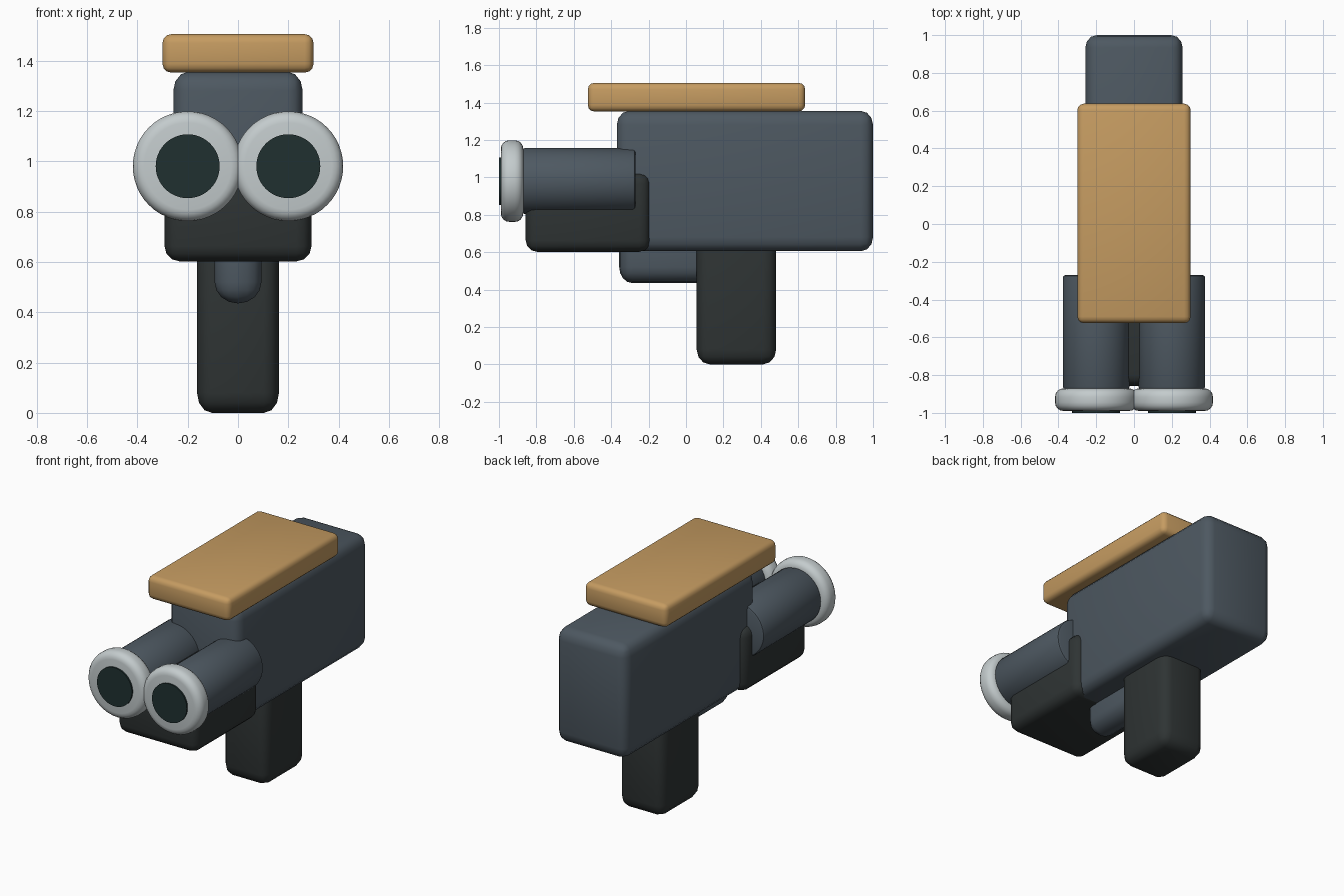
import bpy, math
from mathutils import Matrix, Vector

if "Cube" in bpy.data.objects:
    bpy.data.objects.remove(bpy.data.objects["Cube"])


def mat(name, rgb):
    m = bpy.data.materials.new(name)
    m.diffuse_color = (*rgb, 1)
    m.use_nodes = True
    m.node_tree.nodes["Principled BSDF"].inputs["Base Color"].default_value = m.diffuse_color
    return m


SLATE = mat("slate", (0.075, 0.098, 0.12))
BLACK = mat("charcoal", (0.028, 0.034, 0.034))
TAN = mat("tan", (0.56, 0.33, 0.12))
SILVER = mat("silver", (0.55, 0.6, 0.61))
GLASS = mat("dark_glass", (0.014, 0.03, 0.03))


def finish(ob, name, material, width, segments):
    ob.name = name
    ob.data.materials.append(material)
    if width:
        b = ob.modifiers.new("bevel", 'BEVEL')
        b.width, b.segments = width, segments
        b.limit_method, b.angle_limit = 'ANGLE', math.radians(40)
        bpy.ops.object.modifier_apply(modifier=b.name)


def box(name, x, y, z, r, material, segments=3):
    """Rounded box from ranges; r gives the corner radius along each axis."""
    lo, hi = Vector((x[0], y[0], z[0])), Vector((x[1], y[1], z[1]))
    bpy.ops.mesh.primitive_cube_add(size=1)
    ob = bpy.context.object
    ob.data.transform(Matrix.Diagonal([(hi[i] - lo[i]) / r[i] for i in range(3)] + [1]))
    finish(ob, name, material, 0.999, segments)
    ob.data.transform(Matrix.Diagonal([*r, 1]))
    ob.location = (lo + hi) / 2
    bpy.ops.object.shade_smooth_by_angle(angle=math.radians(40))


def tube(name, x, y0, y1, radius, width, material, segments=3):
    bpy.ops.mesh.primitive_cylinder_add(vertices=48, radius=radius, depth=y1 - y0)
    ob = bpy.context.object
    ob.data.transform(Matrix.Rotation(math.pi / 2, 4, 'X'))
    finish(ob, name, material, width, segments)
    ob.location = (x, (y0 + y1) / 2, 0.98)
    bpy.ops.object.shade_smooth_by_angle(angle=math.radians(40))


# Main housing, top plate, fore-end, handle and trigger
box("body", (-0.257, 0.257), (-0.37, 1.0), (0.605, 1.355), (0.06, 0.065, 0.075), SLATE)
box("top_plate", (-0.3, 0.3), (-0.525, 0.637), (1.352, 1.505), (0.035, 0.035, 0.035), TAN)
box("fore_end", (-0.292, 0.292), (-0.857, -0.19), (0.602, 1.025), (0.06, 0.06, 0.06), BLACK)
box("handle", (-0.163, 0.163), (0.057, 0.482), (0, 0.72), (0.06, 0.07, 0.08), BLACK)
box("trigger", (-0.093, 0.093), (-0.357, 0.2), (0.435, 0.75), (0.092, 0.07, 0.085), SLATE, 4)

# Twin barrels with rounded muzzle rings and dark bores
for side, x in (("left", -0.2), ("right", 0.2)):
    tube("barrel_" + side, x, -0.875, -0.27, 0.177, 0.015, SLATE, 2)
    tube("muzzle_ring_" + side, x, -0.99, -0.87, 0.218, 0.045, SILVER, 4)
    tube("bore_" + side, x, -1.0, -0.95, 0.127, 0, GLASS)
